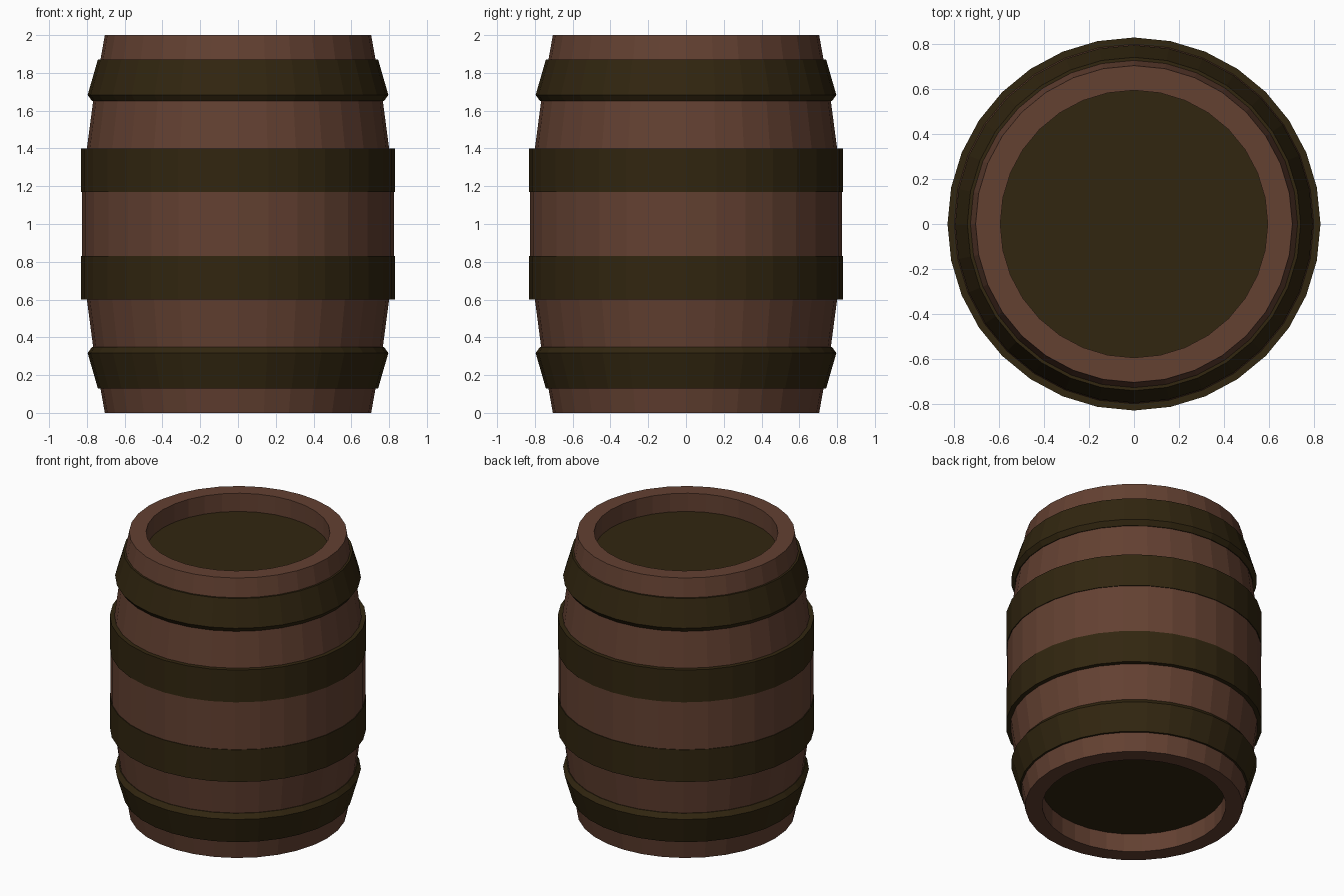
import bpy, bmesh, math

if "Cube" in bpy.data.objects:
    bpy.data.objects.remove(bpy.data.objects["Cube"])

SIDES = 32


def material(name, rgb):
    m = bpy.data.materials.new(name)
    m.diffuse_color = (*rgb, 1)
    m.use_nodes = True
    m.node_tree.nodes["Principled BSDF"].inputs["Base Color"].default_value = m.diffuse_color
    return m


wood = material("brown wood", (0.125, 0.052, 0.031))
iron = material("dark olive iron", (0.031, 0.019, 0.005))


def lathe(name, profile, mat, closed=True):
    """Revolve (radius, z) points around z; a closed profile makes a ring."""
    bm = bmesh.new()
    rings = []
    for r, z in profile:
        rings.append([bm.verts.new((r * math.cos(2 * math.pi * i / SIDES),
                                    r * math.sin(2 * math.pi * i / SIDES), z))
                      for i in range(SIDES)])
    pairs = list(zip(rings, rings[1:]))
    if closed:
        pairs.append((rings[-1], rings[0]))
    for a, b in pairs:
        for i in range(SIDES):
            j = (i + 1) % SIDES
            bm.faces.new((a[i], a[j], b[j], b[i]))
    if not closed:
        bm.faces.new(rings[0])
        bm.faces.new(rings[-1])
    bmesh.ops.recalc_face_normals(bm, faces=bm.faces)
    me = bpy.data.meshes.new(name)
    bm.to_mesh(me)
    bm.free()
    me.materials.append(mat)
    ob = bpy.data.objects.new(name, me)
    bpy.context.collection.objects.link(ob)
    return ob


def flip(profile):
    return [(r, 2 - z) for r, z in profile]


# Bulging staves with a recess at each end
half = [(0.595, 0.13), (0.595, 0), (0.705, 0), (0.73, 0.14),
        (0.767, 0.35), (0.80, 0.60), (0.825, 0.83)]
lathe("staves", half + flip(half)[::-1], wood)

# End lids
lid = [(0.60, 0.13), (0.60, 0.16)]
lathe("bottom_lid", lid, iron, closed=False)
lathe("top_lid", flip(lid), iron, closed=False)

# Hoops: flared outer pair, straight inner pair
outer = [(0.72, 0.13), (0.742, 0.13), (0.796, 0.317), (0.772, 0.35), (0.76, 0.35)]
inner = [(0.79, 0.60), (0.83, 0.60), (0.83, 0.83), (0.81, 0.83)]
for label, shape in (("outer", outer), ("inner", inner)):
    lathe("lower_" + label + "_hoop", shape, iron)
    lathe("upper_" + label + "_hoop", flip(shape), iron)
